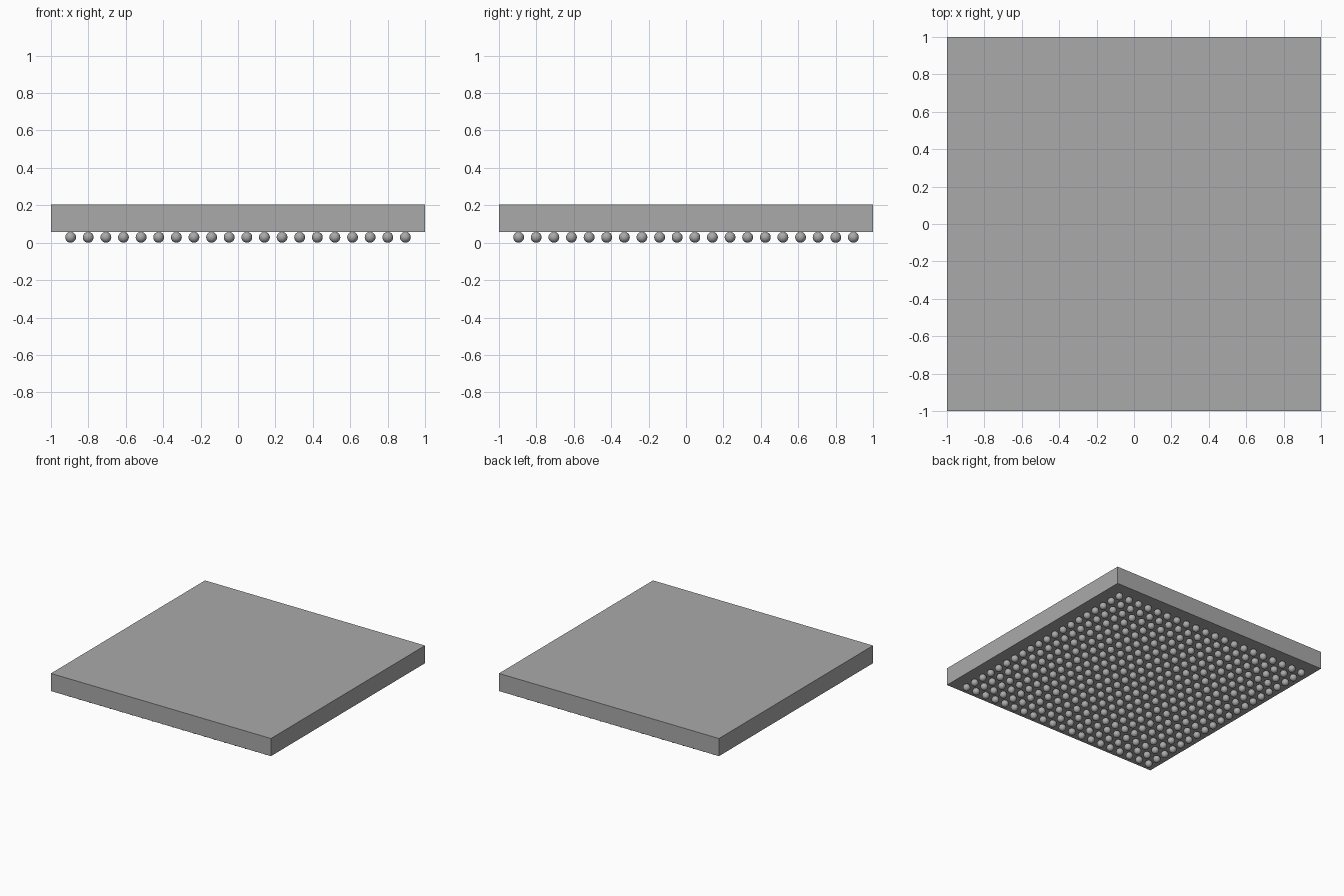
import bpy

PITCH = 0.0942      # spacing of the ball grid
COUNT = 20          # balls per side
RADIUS = 0.029
PLATE_BOTTOM, PLATE_TOP = 0.058, 0.203

if "Cube" in bpy.data.objects:
    bpy.data.objects.remove(bpy.data.objects["Cube"], do_unlink=True)


def make_material(name, value):
    mat = bpy.data.materials.new(name)
    mat.use_nodes = True
    colour = (value, value, value, 1)
    mat.diffuse_color = colour
    mat.node_tree.nodes["Principled BSDF"].inputs["Base Color"].default_value = colour
    return mat


grey = make_material("mid grey", 0.4)

# Flat square body
bpy.ops.mesh.primitive_cube_add(size=1, location=(0, 0, (PLATE_BOTTOM + PLATE_TOP) / 2))
body = bpy.context.object
body.name = "package_body"
body.scale = (2, 2, PLATE_TOP - PLATE_BOTTOM)
bpy.ops.object.transform_apply(location=False, rotation=False, scale=True)
body.data.materials.append(grey)

# Grid of contact balls under the body
start = -PITCH * (COUNT - 1) / 2
bpy.ops.mesh.primitive_uv_sphere_add(segments=16, ring_count=10, radius=RADIUS,
                                     location=(start, start, RADIUS))
balls = bpy.context.object
balls.name = "contact_balls"
balls.data.materials.append(grey)
bpy.ops.object.shade_smooth()
for name, offset in (("columns", (PITCH, 0, 0)), ("rows", (0, PITCH, 0))):
    array = balls.modifiers.new(name, 'ARRAY')
    array.count = COUNT
    array.use_relative_offset = False
    array.use_constant_offset = True
    array.constant_offset_displace = offset
